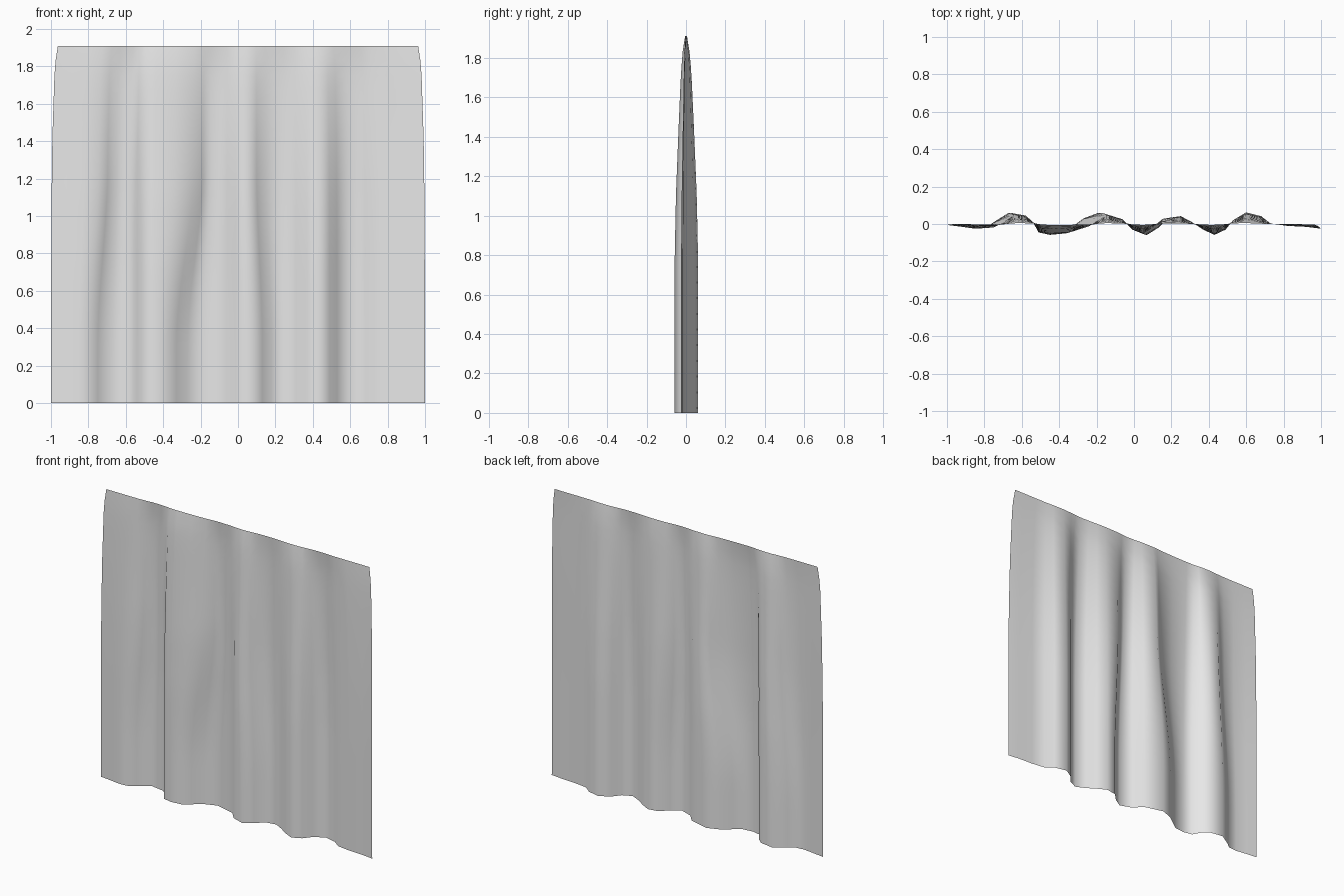
import bpy
import bmesh

cube = bpy.data.objects.get("Cube")
if cube:
    bpy.data.objects.remove(cube, do_unlink=True)

HEIGHT = 1.91
ROWS = 24

# Hem outline of the hanging cloth: x, y, and sideways drift of the fold higher up
HEM = [
    (-1, -.005, 0), (-.92, -.015, 0), (-.85, -.025, .02), (-.79, -.02, .04),
    (-.75, .01, .05), (-.67, .06, .02), (-.58, .045, 0), (-.54, .01, 0),
    (-.51, -.045, 0), (-.45, -.058, 0), (-.38, -.05, .04), (-.33, -.015, .09),
    (-.27, .03, .08), (-.19, .06, .04), (-.06, .025, 0), (-.01, -.03, 0),
    (.07, -.058, -.02), (.13, -.02, -.03), (.18, .03, -.03), (.25, .042, 0),
    (.31, .01, 0), (.37, -.03, 0), (.43, -.058, 0), (.49, -.03, 0),
    (.53, .02, 0), (.6, .062, 0), (.68, .042, 0), (.73, .003, 0),
    (.82, -.01, 0), (.92, -.015, 0), (1, -.025, 0),
]

# Fold depth and half width by height
DEPTH = [(0, 1), (.75, 1), (1.1, .88), (1.4, .68), (1.7, .46), (1.82, .32), (HEIGHT, .08)]
WIDTH = [(0, 1), (1, .998), (1.4, .993), (1.8, .98), (HEIGHT, .963)]


def lookup(table, z):
    """Linear interpolation in a table of (height, value)."""
    for (z0, a), (z1, b) in zip(table, table[1:]):
        if z <= z1:
            return a + (b - a) * (z - z0) / (z1 - z0)
    return table[-1][1]


def smoothstep(low, high, z):
    t = min(max((z - low) / (high - low), 0), 1)
    return t * t * (3 - 2 * t)


def make_material(name, colour):
    material = bpy.data.materials.new(name)
    material.use_nodes = True
    material.diffuse_color = colour
    shader = material.node_tree.nodes["Principled BSDF"]
    shader.inputs["Base Color"].default_value = colour
    shader.inputs["Roughness"].default_value = 0.8
    return material


# Curtain: one thin sheet whose folds flatten toward the top edge
bm = bmesh.new()
rows = []
for i in range(ROWS + 1):
    z = HEIGHT * i / ROWS
    depth, width = lookup(DEPTH, z), lookup(WIDTH, z)
    drift = smoothstep(.3, 1.25, z)
    rows.append([bm.verts.new(((x + shift * drift) * width, y * depth, z))
                 for x, y, shift in HEM])

for low, high in zip(rows, rows[1:]):
    for j in range(len(HEM) - 1):
        bm.faces.new((low[j], low[j + 1], high[j + 1], high[j]))

mesh = bpy.data.meshes.new("curtain")
bm.to_mesh(mesh)
bm.free()
mesh.materials.append(make_material("pale cloth", (.8, .8, .8, 1)))

curtain = bpy.data.objects.new("curtain", mesh)
bpy.context.collection.objects.link(curtain)
for polygon in mesh.polygons:
    polygon.use_smooth = True
